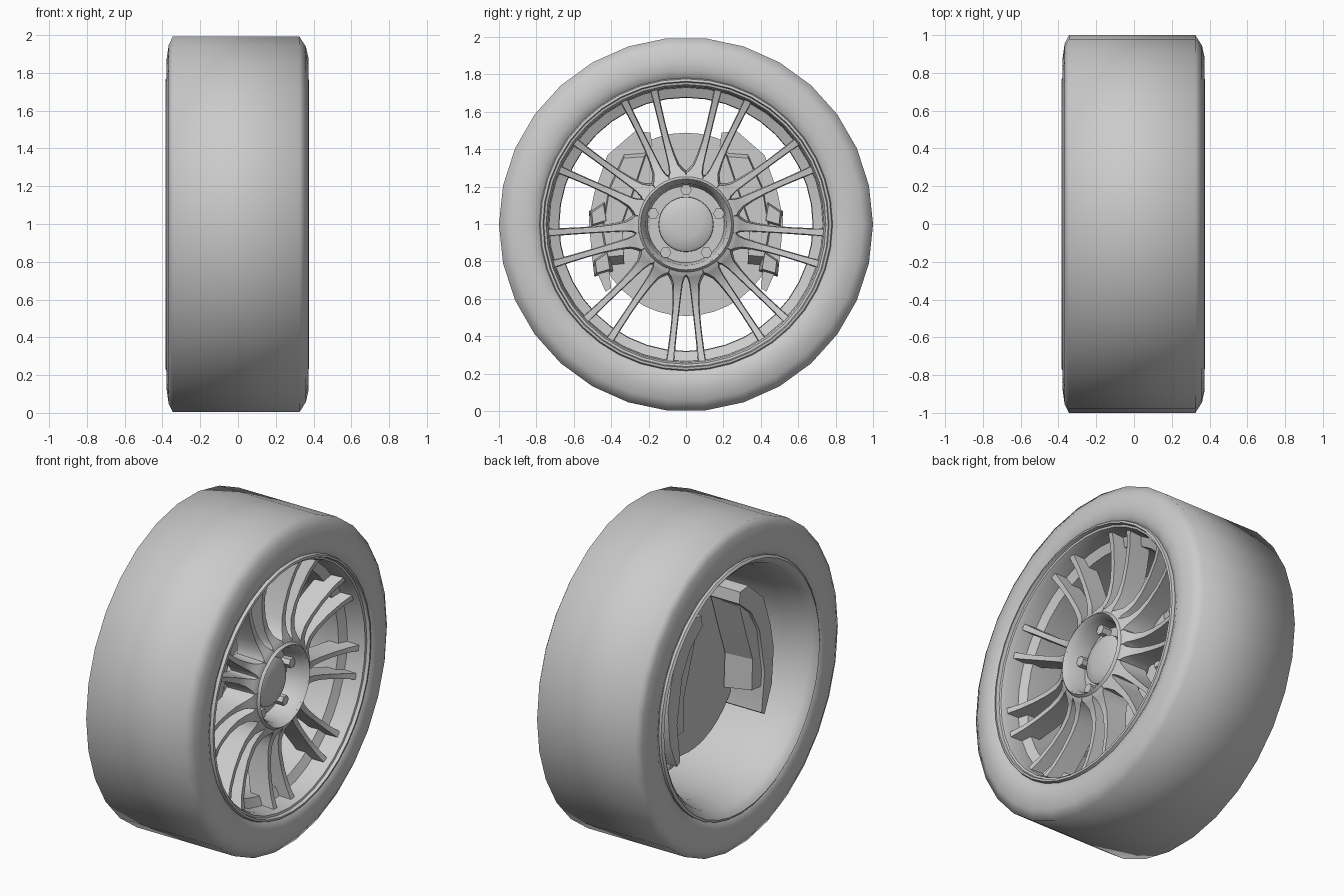
import bpy, bmesh
from math import sin, cos, pi, radians

if "Cube" in bpy.data.objects:
    bpy.data.objects.remove(bpy.data.objects["Cube"])

CZ = 0.998          # axle height


def finish(bm, name, angle=35):
    bmesh.ops.remove_doubles(bm, verts=bm.verts, dist=1e-5)
    bmesh.ops.recalc_face_normals(bm, faces=bm.faces)
    me = bpy.data.meshes.new(name)
    bm.to_mesh(me)
    bm.free()
    ob = bpy.data.objects.new(name, me)
    bpy.context.collection.objects.link(ob)
    ob.location.z = CZ
    bpy.ops.object.select_all(action='DESELECT')
    ob.select_set(True)
    bpy.context.view_layer.objects.active = ob
    bpy.ops.object.shade_smooth_by_angle(angle=radians(angle))
    return ob


def lathe(name, prof, n, phase=0, angle=35):
    """Spin a closed (x, radius) profile around the axle."""
    bm = bmesh.new()
    rings = []
    for i in range(n):
        a = radians(phase) + 2 * pi * i / n
        rings.append([bm.verts.new((x, r * sin(a), r * cos(a))) for x, r in prof])
    m = len(prof)
    for i in range(n):
        p, q = rings[i], rings[(i + 1) % n]
        for j in range(m):
            k = (j + 1) % m
            if prof[j][1] == 0 and prof[k][1] == 0:
                continue
            bm.faces.new((p[j], p[k], q[k], q[j]))
    bmesh.ops.dissolve_degenerate(bm, edges=bm.edges, dist=1e-6)
    return finish(bm, name, angle)


def prism(name, pts, x0, x1, mirror=True, taper=1.0):
    """Extrude a (y, z) outline along the axle; taper shrinks the x1 end."""
    bm = bmesh.new()
    my = sum(p[0] for p in pts) / len(pts)
    mz = sum(p[1] for p in pts) / len(pts)
    a = [bm.verts.new((x0, y, z)) for y, z in pts]
    b = [bm.verts.new((x1, my + (y - my) * taper, mz + (z - mz) * taper)) for y, z in pts]
    bm.faces.new(a)
    bm.faces.new(b[::-1])
    for i in range(len(pts)):
        j = (i + 1) % len(pts)
        bm.faces.new((a[i], a[j], b[j], b[i]))
    ob = finish(bm, name, 20)
    if mirror:
        mod = ob.modifiers.new("mirror", 'MIRROR')
        mod.use_axis = (False, True, False)
    return ob


# tyre with rounded sidewalls
lathe("tyre", [(-.345, 1), (-.367, .955), (-.378, .88), (-.376, .82), (-.355, .775), (-.31, .75),
               (.31, .75), (.352, .78), (.374, .825), (.374, .88), (.36, .945), (.325, 1)],
      30, 6, angle=65)

# rim barrel with stepped lips and a forward-facing ledge behind the spokes
lathe("rim", [(.35, .785), (.372, .778), (.375, .765), (.355, .76), (.352, .748), (.325, .738),
              (.24, .732), (.215, .68), (.15, .677), (.0, .68), (-.2, .69), (-.34, .725), (-.37, .745),
              (-.385, .765), (-.375, .78), (-.33, .775), (-.3, .74), (.3, .745)], 40)

# hub with recessed cup
lathe("hub", [(.02, 0), (.02, .17), (.11, .21), (.13, .255), (.27, .27), (.31, .255), (.325, .243),
              (.29, .218), (.19, .205), (.19, 0)], 40)

# domed centre cap
lathe("hub_cap", [(.18, 0), (.18, .148), (.228, .146), (.24, .13), (.25, .075), (.256, 0)], 32)

# five hex lug bolts
for k in range(5):
    a = 2 * pi * k / 5
    cy, cz = .185 * sin(a), .185 * cos(a)
    hexa = [(cy + .031 * cos(pi / 3 * i), cz + .031 * sin(pi / 3 * i)) for i in range(6)]
    prism("lug_bolt", hexa, .18, .25, mirror=False)

# spokes: nine pairs; stations are (radius, front x, back x, inner half width, outer half width)
ST = [(.235, .315, .12, .028, .056), (.268, .305, .12, .030, .062), (.285, .295, .12, .020, .048),
      (.32, .272, .12, .015, .031), (.38, .255, .12, .014, .022), (.46, .253, .12, .014, .016),
      (.56, .265, .13, .014, .014), (.66, .288, .15, .015, .015), (.738, .318, .19, .018, .018)]
for k in range(9):
    for s in (-1, 1):
        a = pi + radians(40 * k + s * 6.6)
        bm = bmesh.new()
        loops = []
        for r, xf, xb, wi, wo in ST:
            quad = []
            for x, t in ((xf, -wi), (xf, wo), (xb, wo * 1.3), (xb, -wi * 1.3)):
                t *= s
                quad.append(bm.verts.new((x, r * sin(a) + t * cos(a), r * cos(a) - t * sin(a))))
            loops.append(quad)
        for p, q in zip(loops, loops[1:]):
            for j in range(4):
                bm.faces.new((p[j], p[(j + 1) % 4], q[(j + 1) % 4], q[j]))
        bm.faces.new(loops[0])
        bm.faces.new(loops[-1])
        finish(bm, "spoke")

# brake disc
lathe("brake_disc", [(-.02, 0), (-.02, .49), (.03, .49), (.03, 0)], 40)

# brake calipers, mirrored to both sides: bridge, outer and inner halves, front ribs
prism("caliper_bridge", [(.19, .49), (.27, .50), (.42, .37), (.49, .17), (.52, .02), (.50, -.2),
                         (.43, -.36), (.40, -.34), (.43, -.1), (.38, .18), (.30, .32), (.18, .42)],
      -.24, .09)
half = [(.2, .41), (.33, .40), (.42, .2), (.46, -.05), (.43, -.22), (.33, -.21), (.34, 0), (.27, .2)]
prism("caliper_outer_half", half, .03, .13, taper=.85)
prism("caliper_inner_half", half, -.03, -.22, taper=.9)
for y, z in ((.45, .06), (.43, -.2)):
    prism("caliper_rib", [(y - .04, z - .05), (y + .06, z - .08), (y + .07, z + .01), (y - .02, z + .07)],
          .05, .14, taper=.7)
